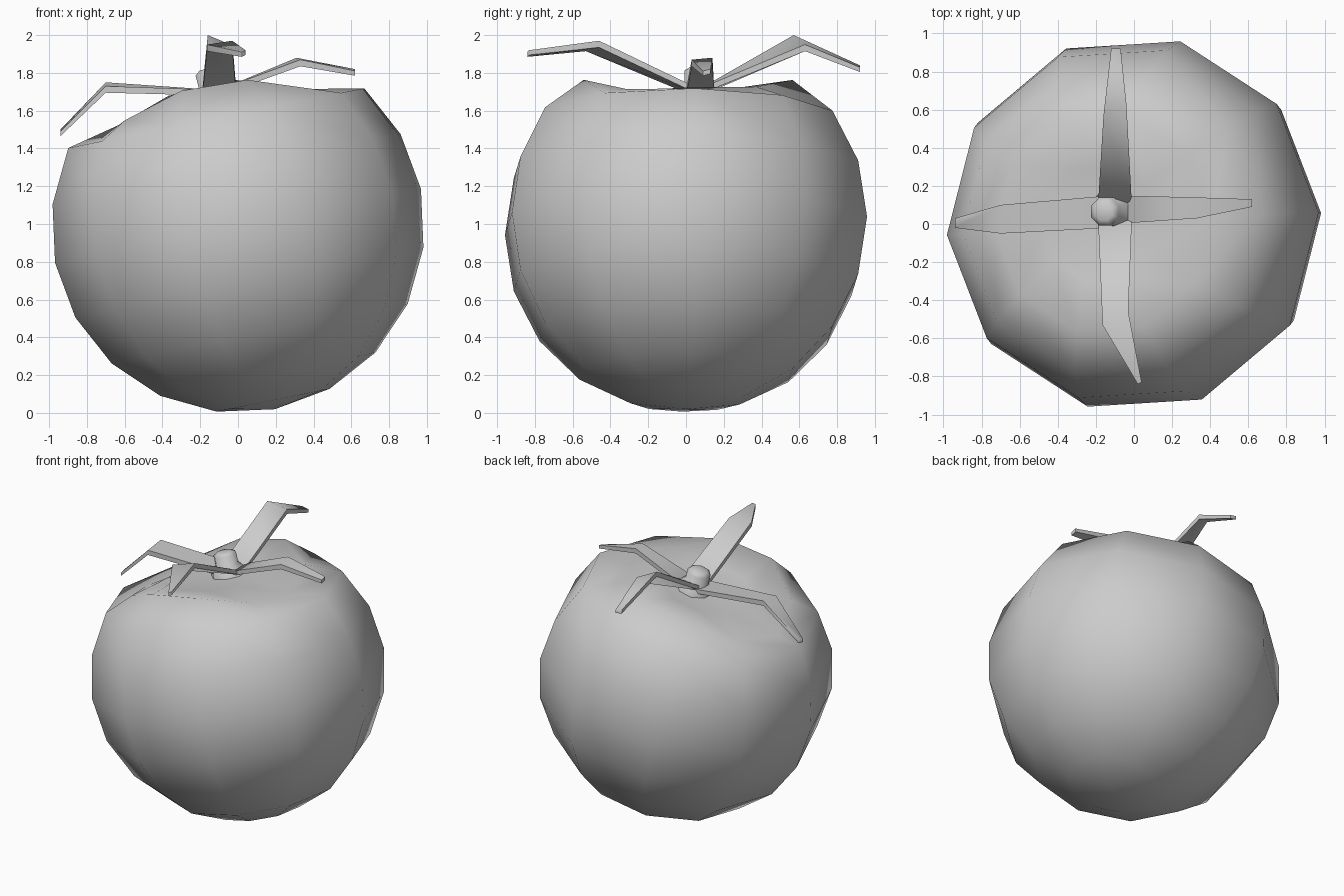
import bpy, bmesh, math
from mathutils import Vector, Matrix

if "Cube" in bpy.data.objects:
    bpy.data.objects.remove(bpy.data.objects["Cube"])


def make_object(name, bm, angle):
    bmesh.ops.recalc_face_normals(bm, faces=bm.faces)
    me = bpy.data.meshes.new(name)
    bm.to_mesh(me)
    bm.free()
    ob = bpy.data.objects.new(name, me)
    bpy.context.collection.objects.link(ob)
    bpy.ops.object.select_all(action='DESELECT')
    ob.select_set(True)
    bpy.context.view_layer.objects.active = ob
    bpy.ops.object.shade_smooth_by_angle(angle=math.radians(angle))
    return ob


# Fruit body: ten-sided sphere, leaning left, with the crown pushed in
R = 0.99
TILT = Matrix.Rotation(math.radians(-11.4), 4, 'Y')
bm = bmesh.new()
bmesh.ops.create_uvsphere(bm, u_segments=10, v_segments=10, radius=R,
                          matrix=Matrix.Rotation(math.radians(21.5), 4, 'Z'))
for v in bm.verts:
    az = math.atan2(v.co.y, v.co.x)
    polar = math.degrees(math.acos(max(-1, min(1, v.co.z / R))))
    if polar < 5:
        drop = 0.31
    elif polar < 25:
        drop = 0.25
    elif polar < 45:
        drop = 0.03 + 0.18 * math.cos(az) ** 2
    else:
        drop = 0
    v.co = TILT @ v.co + Vector((0, 0, R - drop))
make_object("fruit", bm, 180)

# Sepals: each is three edge pairs (base, bend, tip) given thickness
SEPALS = {
    "sepal_right": [((-0.10, 0.00, 1.71), (-0.10, 0.15, 1.71)),
                    ((0.33, 0.03, 1.87), (0.31, 0.14, 1.88)),
                    ((0.62, 0.09, 1.81), (0.62, 0.13, 1.82))],
    "sepal_left": [((-0.12, 0.15, 1.71), (-0.12, -0.02, 1.71)),
                   ((-0.70, 0.10, 1.75), (-0.70, -0.05, 1.73)),
                   ((-0.94, 0.03, 1.50), (-0.94, -0.02, 1.49))],
    "sepal_back": [((-0.01, 0.08, 1.72), (-0.19, 0.08, 1.71)),
                   ((-0.04, 0.63, 1.95), (-0.16, 0.57, 2.00)),
                   ((-0.07, 0.92, 1.83), (-0.12, 0.92, 1.84))],
    "sepal_front": [((-0.19, 0.06, 1.70), (-0.01, 0.06, 1.72)),
                    ((-0.165, -0.53, 1.95), (-0.03, -0.46, 1.97)),
                    ((0.02, -0.84, 1.91), (0.04, -0.83, 1.92))],
}
for name, pairs in SEPALS.items():
    bm = bmesh.new()
    rows = []
    for (a, b), thick in zip(pairs, (0.03, 0.035, 0.025)):
        top = [bm.verts.new(a), bm.verts.new(b)]
        low = [bm.verts.new(Vector(p) - Vector((0, 0, thick))) for p in (b, a)]
        rows.append(top + low)
    for r, s in zip(rows, rows[1:]):
        for i in range(4):
            j = (i + 1) % 4
            bm.faces.new((r[i], r[j], s[j], s[i]))
    bm.faces.new(rows[0])
    bm.faces.new(rows[-1])
    make_object(name, bm, 75)

# Stem: short leaning stub with a flared foot and rounded cap
foot, lean = Vector((-0.11, 0.065, 1.64)), Vector((-0.05, 0, 0.19)).normalized()
turn = lean.to_track_quat('Z', 'Y')
bm = bmesh.new()
rows = []
for rad, h in ((0.13, 0), (0.115, 0.07), (0.08, 0.10), (0.08, 0.17), (0.05, 0.19)):
    rows.append([bm.verts.new(foot + turn @ Vector((
        rad * math.cos(math.tau * i / 8 + math.pi / 8),
        rad * math.sin(math.tau * i / 8 + math.pi / 8), h))) for i in range(8)])
for r, s in zip(rows, rows[1:]):
    for i in range(8):
        j = (i + 1) % 8
        bm.faces.new((r[i], r[j], s[j], s[i]))
bm.faces.new(rows[0])
bm.faces.new(rows[-1])
make_object("stem", bm, 75)
